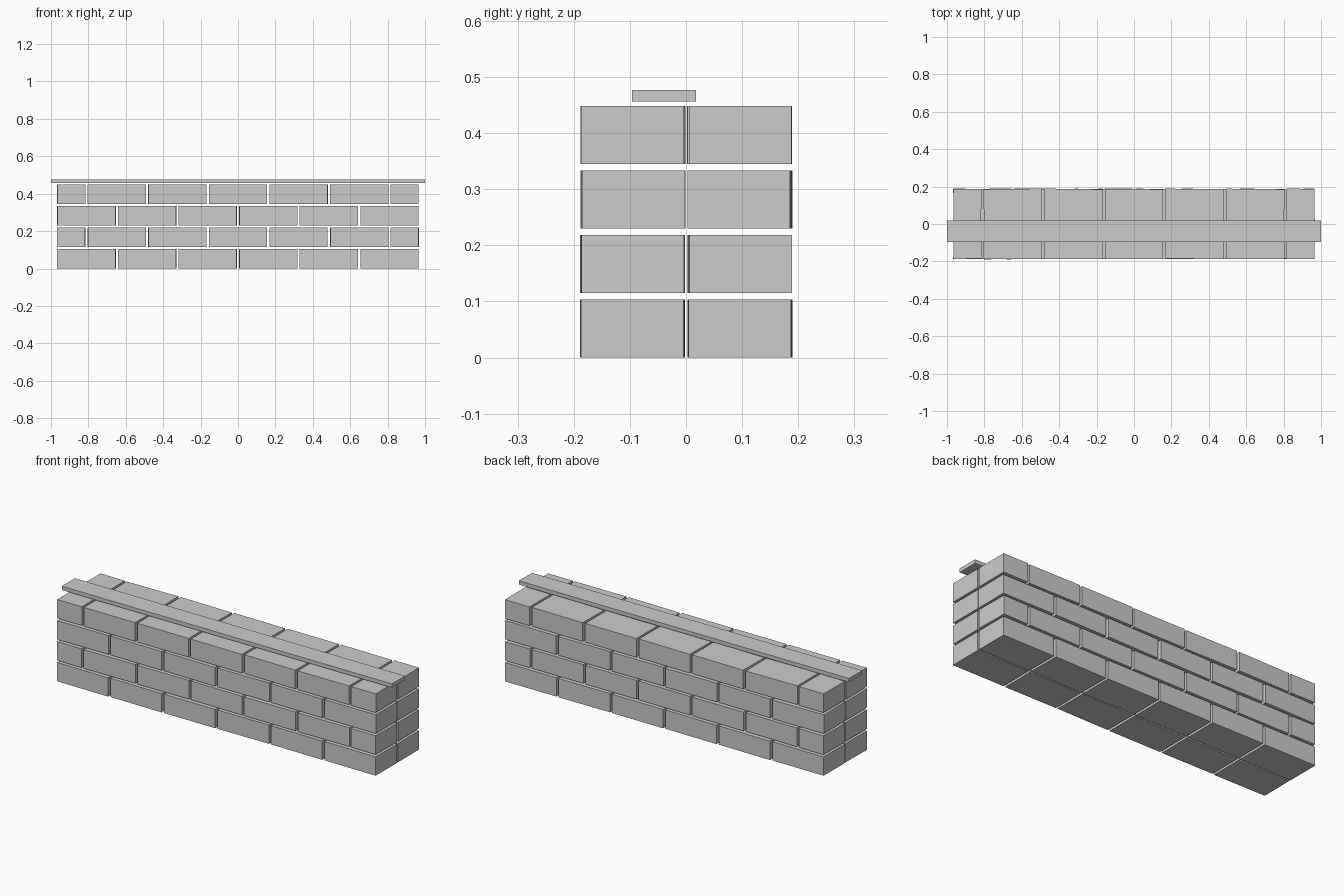
import bpy
import random
from math import radians
from mathutils import Matrix

random.seed(4)
cube = bpy.data.objects.get("Cube")
if cube:
    bpy.data.objects.remove(cube, do_unlink=True)

stone = bpy.data.materials.new("stone grey")
stone.use_nodes = True
GREY = (0.6, 0.6, 0.6, 1)
stone.diffuse_color = GREY
stone.node_tree.nodes["Principled BSDF"].inputs["Base Color"].default_value = GREY


def block(name, center, size, turn=0.0):
    """Box with its size baked into the mesh, turned about z."""
    bpy.ops.mesh.primitive_cube_add(size=1, location=center)
    ob = bpy.context.object
    ob.name = name
    ob.data.transform(Matrix.Diagonal((*size, 1)))
    ob.rotation_euler.z = turn
    ob.data.materials.append(stone)


LEFT_END, PITCH, GAP = -0.972, 0.324, 0.013
DEPTH, HEIGHT, COURSE = 0.183, 0.103, 0.115

# Two parallel leaves of bricks, every second course shifted by half a brick
for leaf, y in (("front", -0.095), ("back", 0.096)):
    for course in range(4):
        if course % 2 == 0:
            units = [1] * 6
        else:
            units = [0.5] + [1] * 5 + [0.5]
        x = LEFT_END
        for i, unit in enumerate(units):
            width = unit * PITCH
            center = (x + width / 2, y + random.uniform(-0.001, 0.001),
                      HEIGHT / 2 + course * COURSE)
            block(f"{leaf}_brick_{course + 1}_{i + 1}", center,
                  (width - GAP, DEPTH, HEIGHT), radians(random.uniform(-0.8, 0.8)))
            x += width

# Long thin rail floating just above the top course
block("top_rail", (0, -0.039, 0.4665), (2, 0.114, 0.021))
